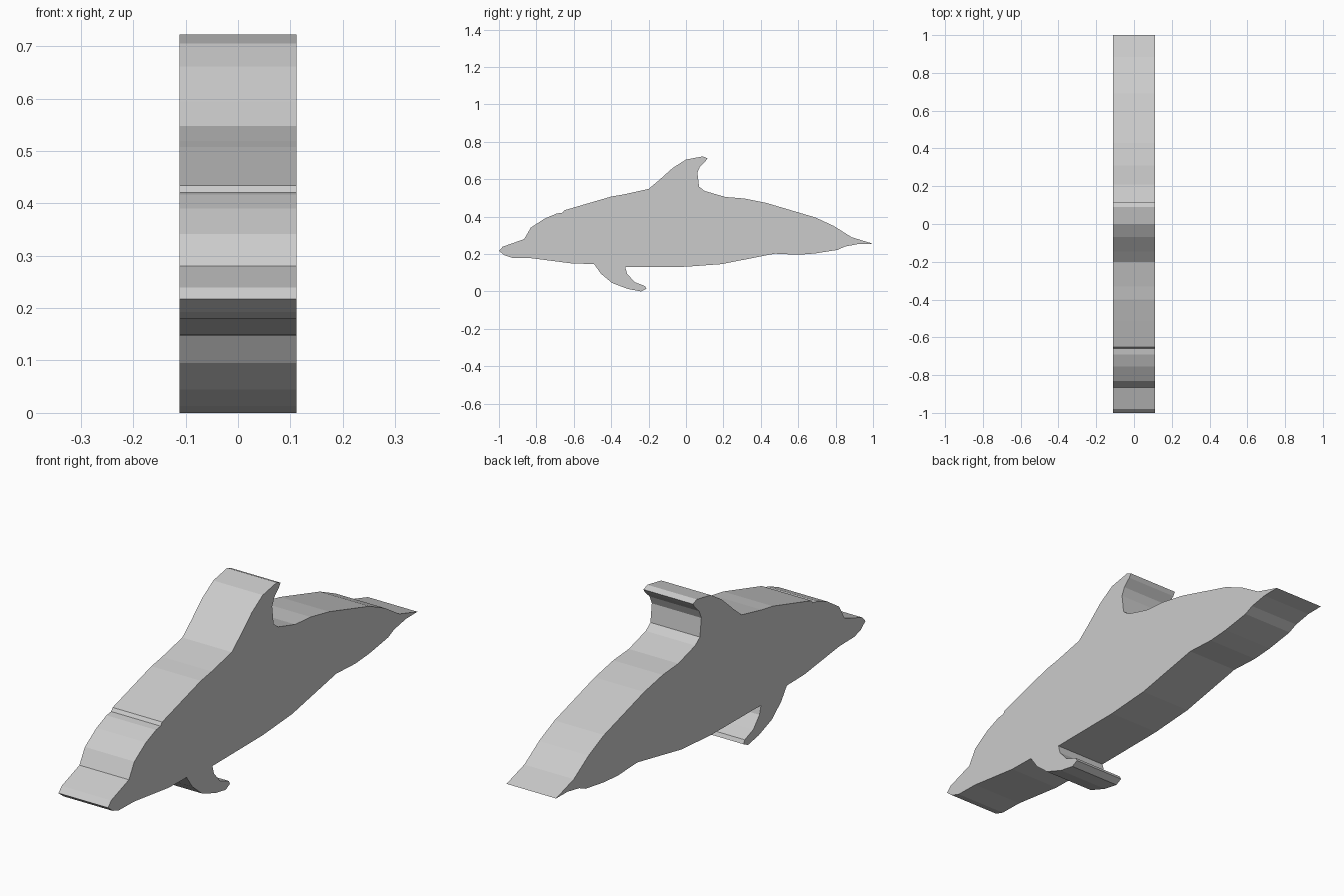
import bpy
import bmesh

HALF_WIDTH = 0.112

# Side outline as (y, z), one stretch per feature, running round the silhouette
snout_and_head = [(-0.97, 0.193), (-1.0, 0.217), (-0.98, 0.239), (-0.865, 0.28),
                  (-0.83, 0.341), (-0.755, 0.39), (-0.69, 0.417), (-0.66, 0.421),
                  (-0.65, 0.434)]
front_back = [(-0.51, 0.475), (-0.4, 0.507), (-0.33, 0.519), (-0.2, 0.548)]
dorsal_fin = [(-0.145, 0.594), (-0.07, 0.661), (0.0, 0.705), (0.09, 0.722),
              (0.115, 0.712), (0.105, 0.697), (0.075, 0.668), (0.061, 0.635),
              (0.07, 0.56), (0.1, 0.537)]
rear_back = [(0.21, 0.505), (0.31, 0.497), (0.43, 0.473), (0.69, 0.396), (0.79, 0.35)]
tail = [(0.885, 0.29), (1.0, 0.255), (0.925, 0.254), (0.85, 0.24), (0.81, 0.222)]
rear_belly = [(0.69, 0.203), (0.6, 0.196), (0.475, 0.202), (0.19, 0.146),
              (0.0, 0.132), (-0.325, 0.13)]
flipper = [(-0.315, 0.095), (-0.275, 0.05), (-0.22, 0.029), (-0.212, 0.014),
           (-0.24, 0.0), (-0.31, 0.013), (-0.395, 0.045), (-0.455, 0.095),
           (-0.492, 0.147)]
throat = [(-0.605, 0.149), (-0.83, 0.178), (-0.93, 0.18)]

outline = (snout_and_head + front_back + dorsal_fin + rear_back
           + tail + rear_belly + flipper + throat)

# Cut-out body: fill the outline and extrude it across the width
bm = bmesh.new()
face = bm.faces.new([bm.verts.new((-HALF_WIDTH, y, z)) for y, z in outline])
extruded = bmesh.ops.extrude_face_region(bm, geom=[face], use_keep_orig=True)["geom"]
bmesh.ops.translate(bm, vec=(2 * HALF_WIDTH, 0, 0),
                    verts=[g for g in extruded if isinstance(g, bmesh.types.BMVert)])
bmesh.ops.recalc_face_normals(bm, faces=bm.faces)

mesh = bpy.data.meshes.new("dolphin_cutout")
bm.to_mesh(mesh)
bm.free()
bpy.context.collection.objects.link(bpy.data.objects.new("dolphin_cutout", mesh))
